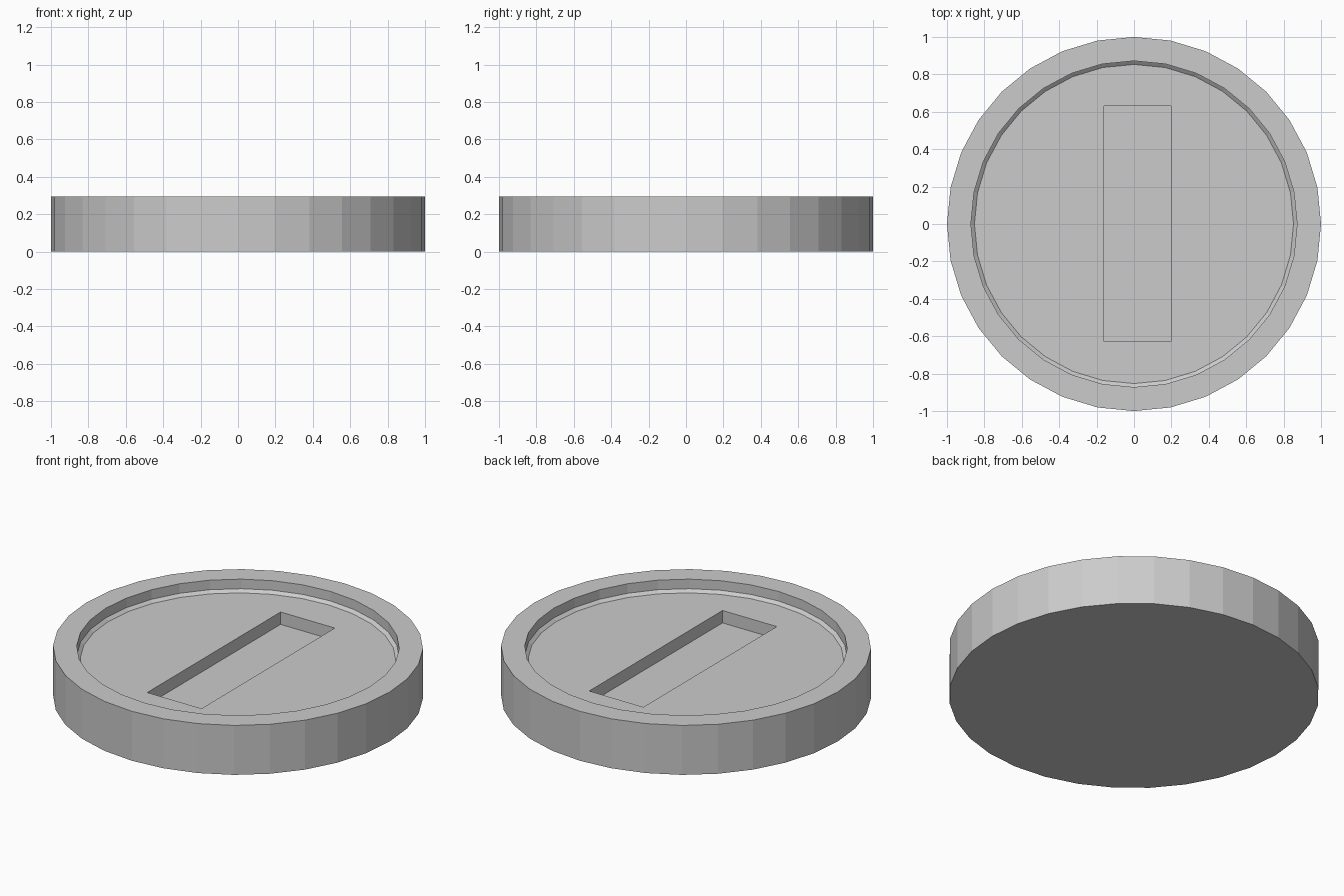
import bpy, bmesh
from math import cos, sin, tau

if "Cube" in bpy.data.objects:
    bpy.data.objects.remove(bpy.data.objects["Cube"])

SIDES = 32


def make_object(name, bm):
    bmesh.ops.recalc_face_normals(bm, faces=bm.faces)
    mesh = bpy.data.meshes.new(name)
    bm.to_mesh(mesh)
    bm.free()
    obj = bpy.data.objects.new(name, mesh)
    bpy.context.collection.objects.link(obj)
    return obj


def turned(name, profile):
    """Closed solid of revolution from (radius, z) points, capped at both ends."""
    bm = bmesh.new()
    rings = [[bm.verts.new((r * cos(tau * i / SIDES), r * sin(tau * i / SIDES), z))
              for i in range(SIDES)] for r, z in profile]
    for a, b in zip(rings, rings[1:]):
        for i in range(SIDES):
            j = (i + 1) % SIDES
            bm.faces.new((a[i], a[j], b[j], b[i]))
    bm.faces.new(rings[0])
    bm.faces.new(rings[-1])
    return make_object(name, bm)


def box(name, lo, hi):
    bm = bmesh.new()
    bmesh.ops.create_cube(bm, size=1)
    for v in bm.verts:
        v.co = [hi[k] if v.co[k] > 0 else lo[k] for k in range(3)]
    return make_object(name, bm)


# Disc with raised rim, recessed floor and small chamfer at the foot of the recess
disc = turned("round_base", [(1, 0), (1, 0.295), (0.872, 0.295),
                             (0.872, 0.238), (0.853, 0.222)])

# Rectangular slot sunk into the floor
cutter = box("slot_cutter", (-0.16, -0.627, 0.148), (0.198, 0.63, 0.5))
cutter.hide_render = True
cutter.hide_viewport = True
cut = disc.modifiers.new("slot", 'BOOLEAN')
cut.operation = 'DIFFERENCE'
cut.solver = 'EXACT'
cut.object = cutter
